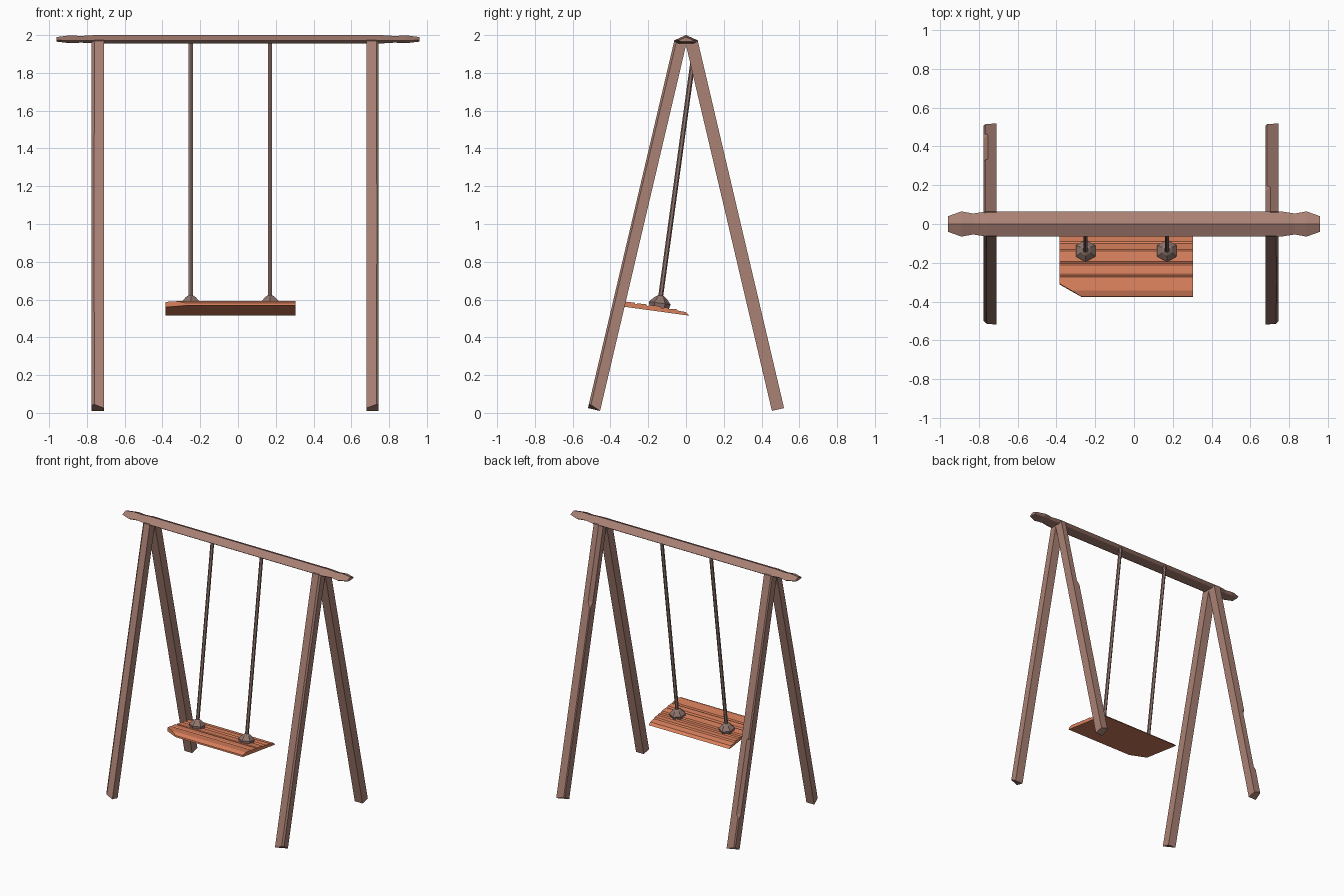
import bpy, bmesh, math
from mathutils import Vector, Matrix

cube = bpy.data.objects.get("Cube")
if cube:
    bpy.data.objects.remove(cube, do_unlink=True)


def material(name, rgb):
    m = bpy.data.materials.new(name)
    m.use_nodes = True
    m.diffuse_color = (*rgb, 1)
    m.node_tree.nodes["Principled BSDF"].inputs["Base Color"].default_value = (*rgb, 1)
    return m


WOOD = material("weathered brown wood", (0.40, 0.22, 0.175))
SEAT = material("orange seat wood", (0.70, 0.22, 0.11))
ROPE = material("dull brown rope", (0.28, 0.18, 0.155))


def finish(name, bm, mat, matrix=None):
    if matrix:
        bm.transform(matrix)
    bmesh.ops.recalc_face_normals(bm, faces=bm.faces[:])
    mesh = bpy.data.meshes.new(name)
    bm.to_mesh(mesh)
    bm.free()
    mesh.materials.append(mat)
    ob = bpy.data.objects.new(name, mesh)
    bpy.context.collection.objects.link(ob)
    return ob


def loft(rings):
    """Skin a list of equal-length point rings and cap both ends."""
    bm = bmesh.new()
    loops = [[bm.verts.new(p) for p in ring] for ring in rings]
    n = len(loops[0])
    for a, b in zip(loops, loops[1:]):
        for i in range(n):
            j = (i + 1) % n
            bm.faces.new((a[i], a[j], b[j], b[i]))
    bm.faces.new(loops[0])
    bm.faces.new(loops[-1])
    return bm


# Top beam: ridged section, waisted near both carved ends
half = [(0.76, 0.065, 1), (0.83, 0.054, 0.8), (0.89, 0.065, 0.95), (0.96, 0.04, 0.55)]
stations = [(-x, w, h) for x, w, h in reversed(half)] + half
beam = []
for x, w, h in stations:
    c = 1.977
    beam.append([(x, 0, c + 0.023 * h), (x, w, c - 0.006 * h), (x, w * 0.65, c - 0.021 * h),
                 (x, -w * 0.65, c - 0.021 * h), (x, -w, c - 0.006 * h)])
finish("top_beam", loft(beam), WOOD)


# Legs: square timbers with one worn edge whose chamfer changes along the length
def leg(name, x, side, edge, wear):
    foot = Vector((x, side * 0.487, 0.018))
    top = Vector((x, side * 0.029, 1.967))
    axis = (top - foot).normalized()
    out = Vector((0, side * axis.z, abs(axis.y)))
    across = Vector((edge, 0, 0))
    r = 0.033
    rings = []
    for t, c in wear:
        mid = foot.lerp(top, t)
        corners = [(-r, -r), (r, -r), (r, r - c), (r - c, r), (-r, r)]
        rings.append([mid + across * u + out * v for u, v in corners])
    # Chipped foot corner
    rings[0][3] += axis * 0.02
    rings[0][2] += axis * 0.02
    finish(name, loft(rings), WOOD)


plain = [(0, 0.012), (0.5, 0.01), (1, 0.012)]
leg("right_front_leg", -0.743, -1, -1, [(0, 0.016), (0.5, 0.014), (1, 0.016)])
leg("left_front_leg", 0.712, -1, 1, plain)
leg("right_back_leg", -0.743, 1, -1,
    [(0, 0.008), (0.12, 0.008), (0.13, 0.022), (0.4, 0.022), (0.41, 0.008), (1, 0.008)])
leg("left_back_leg", 0.712, 1, -1, [(0, 0.006), (0.7, 0.006), (0.72, 0.024), (1, 0.024)])

# Swinging frame shared by the seat, the knots and the ropes
swing = Matrix.Translation((0, -0.145, 0.537)) @ Matrix.Rotation(math.radians(-7.8), 4, "X")

# Seat: stepped boards extruded across, front right corner cut away
profile = [(-0.234, 0), (-0.234, 0.012), (-0.203, 0.027), (-0.133, 0.029), (-0.126, 0.020),
           (-0.116, 0.027), (-0.072, 0.029), (-0.062, 0.019), (-0.052, 0.027), (0.002, 0.029),
           (0.010, 0.020), (0.042, 0.027), (0.052, 0.021), (0.090, 0.026), (0.100, 0.018),
           (0.145, 0.016), (0.165, 0)]
bm = loft([[(x, y, z) for y, z in profile] for x in (-0.385, 0.305)])
cut = bmesh.ops.bisect_plane(bm, geom=bm.verts[:] + bm.edges[:] + bm.faces[:],
                             plane_co=(-0.385, -0.168, 0), plane_no=(-0.066, -0.115, 0),
                             clear_outer=True)
bmesh.ops.holes_fill(bm, edges=[e for e in bm.edges if e.is_boundary])
finish("seat", bm, SEAT, swing)

# Ropes with faceted knots on the seat
for label, x in (("right", -0.25), ("left", 0.17)):
    def ring(radius, z):
        return [(x + radius * math.sin(i * math.pi / 3), radius * math.cos(i * math.pi / 3), z)
                for i in range(6)]
    finish(label + "_knot", loft([ring(0.05, 0.015), ring(0.058, 0.045), ring(0.03, 0.075),
                                  ring(0.014, 0.085)]), ROPE, swing)
    finish(label + "_rope", loft([ring(0.013, 0.05), ring(0.013, 1.435)]), ROPE, swing)
